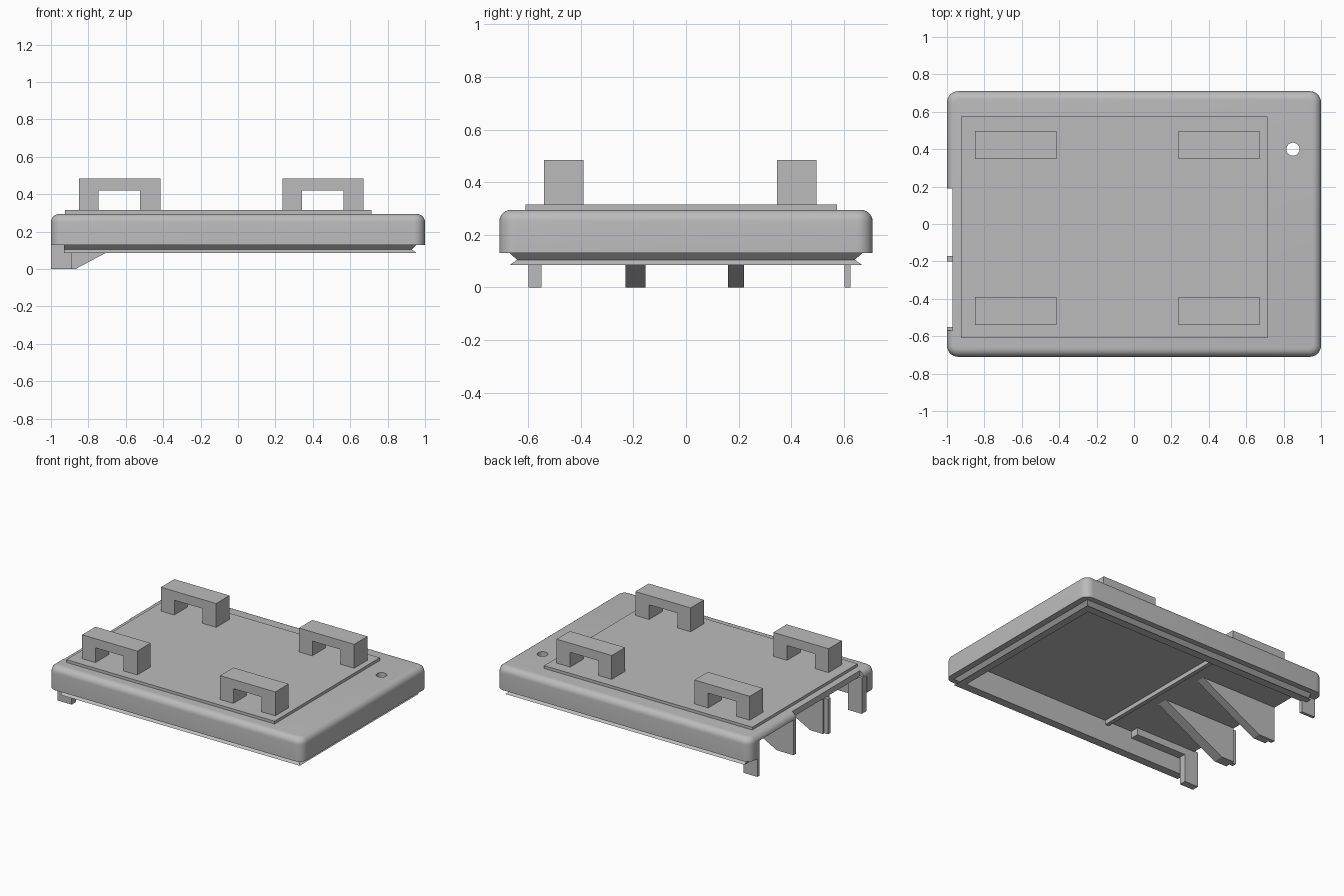
import bpy, bmesh
from math import pi
from mathutils import Matrix

cube = bpy.data.objects.get("Cube")
if cube:
    bpy.data.objects.remove(cube)

grey = bpy.data.materials.new("plain grey")
grey.use_nodes = True
grey.diffuse_color = (0.5, 0.5, 0.5, 1)
grey.node_tree.nodes["Principled BSDF"].inputs["Base Color"].default_value = (0.5, 0.5, 0.5, 1)


def finish(name, bm):
    bmesh.ops.recalc_face_normals(bm, faces=bm.faces)
    mesh = bpy.data.meshes.new(name)
    bm.to_mesh(mesh)
    bm.free()
    mesh.materials.append(grey)
    obj = bpy.data.objects.new(name, mesh)
    bpy.context.collection.objects.link(obj)
    return obj


def add_box(bm, x, y, z):
    verts = bmesh.ops.create_cube(bm, size=1)["verts"]
    for v in verts:
        v.co = [r[0] if c < 0 else r[1] for c, r in zip(v.co, (x, y, z))]
    return verts


def box(name, x, y, z):
    bm = bmesh.new()
    add_box(bm, x, y, z)
    return finish(name, bm)


def extrude_xz(name, points, y0, y1):
    """Side profile in x and z, given thickness along y."""
    bm = bmesh.new()
    face = bm.faces.new([bm.verts.new((x, y0, z)) for x, z in points])
    out = bmesh.ops.extrude_face_region(bm, geom=[face])["geom"]
    moved = [g for g in out if isinstance(g, bmesh.types.BMVert)]
    bmesh.ops.translate(bm, verts=moved, vec=(0, y1 - y0, 0))
    return finish(name, bm)


def boolean(obj, tool, operation):
    mod = obj.modifiers.new("cut", "BOOLEAN")
    mod.object, mod.operation, mod.solver = tool, operation, "EXACT"
    bpy.context.view_layer.objects.active = obj
    bpy.ops.object.modifier_apply(modifier=mod.name)
    bpy.data.objects.remove(tool)


# Tray body: rounded corners, then a rounded top rim
bm = bmesh.new()
add_box(bm, (-1, 1), (-0.71, 0.71), (0.13, 0.295))
upright = [e for e in bm.edges if abs(e.verts[0].co.z - e.verts[1].co.z) > 0.1]
bmesh.ops.bevel(bm, geom=upright, offset=0.06, segments=8, profile=0.5, affect="EDGES")
rim = [e for e in bm.edges if all(v.co.z > 0.29 for v in e.verts)]
bmesh.ops.bevel(bm, geom=rim, offset=0.045, segments=6, profile=0.5, affect="EDGES")
body = finish("tray_body", bm)

# Grooved lip under the body, open at one end
bm = bmesh.new()
rings = []
for hx, hy, z in ((0.955, 0.67, 0.14), (0.955, 0.67, 0.13), (0.93, 0.643, 0.105), (0.955, 0.67, 0.085)):
    rings.append([bm.verts.new(p) for p in ((-0.93, -hy, z), (hx, -hy, z), (hx, hy, z), (-0.93, hy, z))])
for a, b in zip(rings, rings[1:]):
    for i in range(4):
        j = (i + 1) % 4
        bm.faces.new((a[i], a[j], b[j], b[i]))
bm.faces.new(rings[0])
bm.faces.new(rings[-1])
boolean(body, finish("lip", bm), "UNION")

# Hollow underside, open end notch and round hole
boolean(body, box("cavity", (-1.2, 0.9), (-0.61, 0.61), (0, 0.25)), "DIFFERENCE")
boolean(body, box("end_notch", (-1.2, -0.97), (-0.57, 0.19), (0, 0.5)), "DIFFERENCE")
bm = bmesh.new()
bmesh.ops.create_cone(bm, cap_ends=True, segments=32, radius1=0.035, radius2=0.035, depth=1,
                      matrix=Matrix.Translation((0.85, 0.4, 0.3)))
boolean(body, finish("hole", bm), "DIFFERENCE")
bpy.ops.object.select_all(action="DESELECT")
body.select_set(True)
bpy.context.view_layer.objects.active = body
bpy.ops.object.shade_smooth_by_angle(angle=pi / 6)

# Raised plate on top
box("top_plate", (-0.925, 0.715), (-0.61, 0.575), (0.285, 0.315))

# Four bridge handles
for side, x in (("right", -0.85), ("left", 0.237)):
    for end, y in (("front", -0.54), ("back", 0.347)):
        a, b, c, d = x, x + 0.105, x + 0.327, x + 0.435
        low, mid, top = 0.31, 0.42, 0.485
        outline = [(a, low), (b, low), (b, mid), (c, mid), (c, low), (d, low), (d, top), (a, top)]
        extrude_xz(f"handle_{end}_{side}", outline, y, y + 0.15)


# Sloped ribs under the tray, each with a longer end slat
def rib(name, end, y0, y1):
    extrude_xz(name, [(end, 0), (-0.87, 0), (-0.38, 0.26), (end, 0.26)], y0, y1)


for name, y0, y1, s0, s1 in (("front", -0.23, -0.155, -0.2, -0.17), ("back", 0.16, 0.22, 0.19, 0.22)):
    rib(f"rib_{name}", -0.97, y0, y1)
    box(f"rib_slat_{name}", (-1, -0.96), (s0, s1), (0, 0.25))

# Corner posts and cross beam
box("post_front", (-1, -0.89), (-0.6, -0.55), (0, 0.255))
box("post_front_arm", (-0.9, -0.49), (-0.615, -0.55), (0.2, 0.255))
box("post_back", (-1, -0.89), (0.603, 0.625), (0, 0.255))
box("cross_beam", (-0.3, -0.27), (-0.615, 0.615), (0.22, 0.255))
